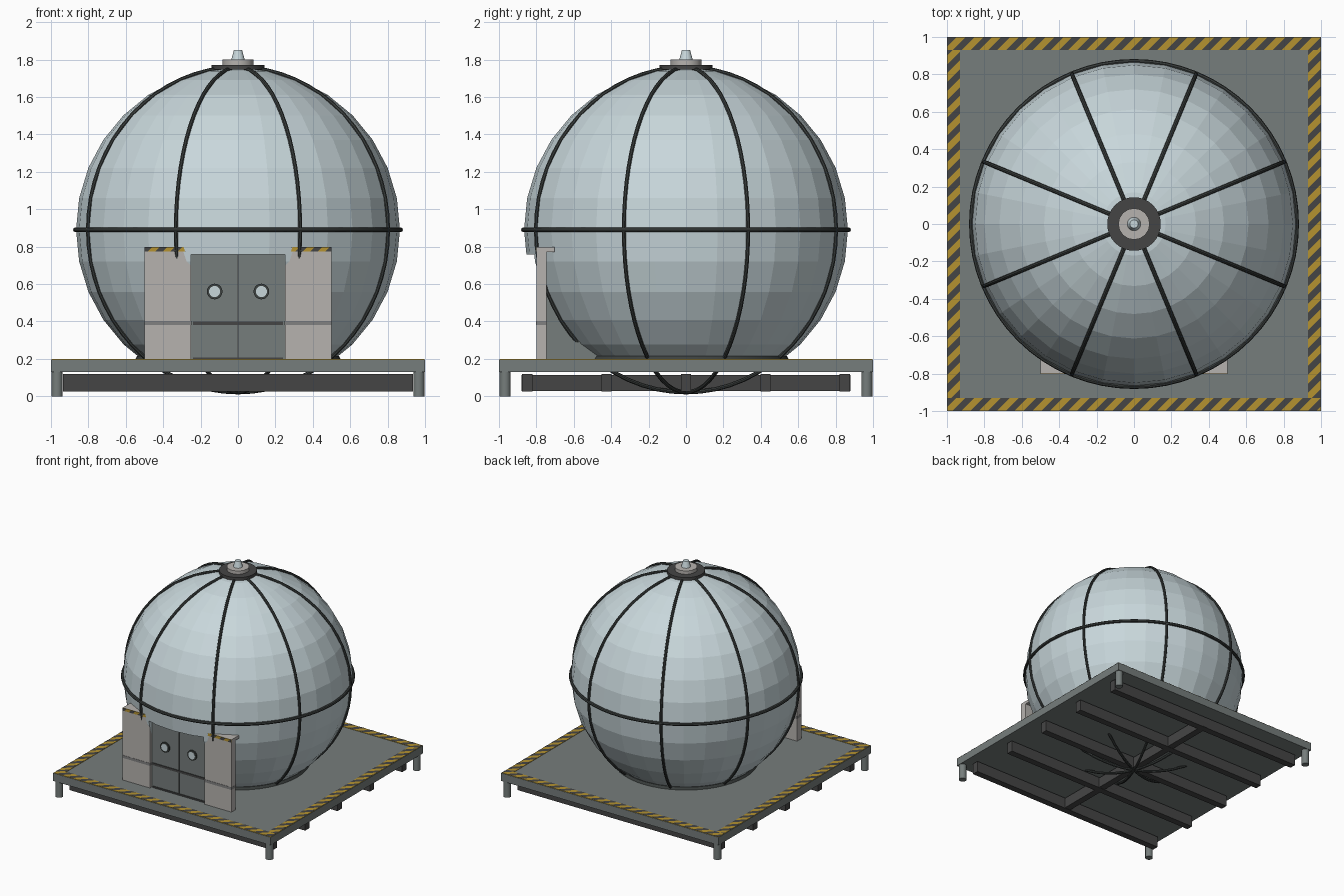
import bpy, bmesh, math

if "Cube" in bpy.data.objects:
    bpy.data.objects.remove(bpy.data.objects["Cube"])


def mat(name, r, g, b):
    m = bpy.data.materials.new(name)
    m.diffuse_color = (r, g, b, 1)
    m.use_nodes = True
    m.node_tree.nodes["Principled BSDF"].inputs["Base Color"].default_value = m.diffuse_color
    return m


SHELL = mat("pale_blue_shell", 0.58, 0.68, 0.71)
DECK = mat("steel_grey", 0.18, 0.205, 0.2)
DARK = mat("dark_grey", 0.06, 0.06, 0.06)
RIB = mat("rib_grey", 0.045, 0.052, 0.05)
LIGHT = mat("light_grey", 0.47, 0.45, 0.43)
YELLOW = mat("hazard_yellow", 0.46, 0.29, 0.03)
BAND = mat("band_grey", 0.22, 0.22, 0.22)


def finish(name, m, smooth=False):
    o = bpy.context.object
    o.name = name
    o.data.materials.append(m)
    if smooth:
        bpy.ops.object.shade_smooth_by_angle()
    return o


def box(name, m, x0, x1, y0, y1, z0, z1):
    bpy.ops.mesh.primitive_cube_add(
        size=1, location=((x0 + x1) / 2, (y0 + y1) / 2, (z0 + z1) / 2))
    o = bpy.context.object
    o.scale = (x1 - x0, y1 - y0, z1 - z0)
    bpy.ops.object.transform_apply(location=False, rotation=False, scale=True)
    return finish(name, m)


def cyl(name, m, r0, r1, z0, z1, x=0, y=0, n=32):
    bpy.ops.mesh.primitive_cone_add(vertices=n, radius1=r0, radius2=r1,
                                    depth=z1 - z0, location=(x, y, (z0 + z1) / 2))
    return finish(name, m, True)


def disc_y(name, m, r, x, y0, y1, z):
    bpy.ops.mesh.primitive_cylinder_add(
        vertices=20, radius=r, depth=y1 - y0,
        location=(x, (y0 + y1) / 2, z), rotation=(math.pi / 2, 0, 0))
    return finish(name, m, True)


def torus(name, m, major, minor, z, rot=(0, 0, 0)):
    bpy.ops.mesh.primitive_torus_add(
        major_radius=major, minor_radius=minor, major_segments=64,
        minor_segments=8, location=(0, 0, z), rotation=rot)
    return finish(name, m, True)


def stripes(name, u0, u1, v0, v1, pitch, place):
    """Slanted dark stripes clipped to a rectangle; place maps (u, v) to 3D."""
    bm = bmesh.new()
    h = v1 - v0
    for i in range(int((u1 - u0 + h) / pitch) + 2):
        a = u0 - h + i * pitch
        b = a + pitch / 2
        f = bm.faces.new([bm.verts.new(p) for p in
                          ((a, v0, 0), (b, v0, 0), (b + h, v1, 0), (a + h, v1, 0))])
    for u, n in ((u0, -1), (u1, 1)):
        bmesh.ops.bisect_plane(bm, geom=bm.verts[:] + bm.edges[:] + bm.faces[:],
                               plane_co=(u, 0, 0), plane_no=(n, 0, 0), clear_outer=True)
    for v in bm.verts:
        v.co = place(v.co.x, v.co.y)
    me = bpy.data.meshes.new(name)
    bm.to_mesh(me)
    bm.free()
    me.materials.append(DARK)
    bpy.context.collection.objects.link(bpy.data.objects.new(name, me))


# Platform, legs and under-frame
box("deck", DECK, -1, 1, -1, 1, 0.13, 0.195)
for sx in (-1, 1):
    for sy in (-1, 1):
        cyl("leg", DECK, 0.03, 0.03, 0, 0.135, 0.967 * sx, 0.967 * sy, 16)
for y in (-0.85, -0.425, 0, 0.425, 0.85):
    box("cross_beam", DARK, -0.935, 0.935, y - 0.028, y + 0.028, 0.025, 0.118)
box("long_beam", DARK, -0.028, 0.028, -0.88, 0.88, 0.027, 0.114)

# Hazard border on the deck
W = 0.93
for s in (-1, 1):
    lo, hi = sorted((s * W, s * 0.997))
    box("border_x", YELLOW, -0.997, 0.997, lo, hi, 0.194, 0.198)
    box("border_y", YELLOW, lo, hi, -W, W, 0.194, 0.198)
    stripes("border_x_stripes", -0.997, 0.997, lo, hi, 0.095,
            lambda u, v: (u, v, 0.1995))
    stripes("border_y_stripes", -W, W, lo, hi, 0.095,
            lambda u, v: (v, u, 0.1995))

# Faceted spherical shell, cut flat at the deck and notched for the doorway
CZ = 0.89
bpy.ops.mesh.primitive_uv_sphere_add(segments=32, ring_count=16, radius=0.866,
                                     location=(0, 0, CZ))
shell = finish("shell", SHELL)
bm = bmesh.new()
bm.from_mesh(shell.data)
cut = bmesh.ops.bisect_plane(bm, geom=bm.verts[:] + bm.edges[:] + bm.faces[:],
                             plane_co=(0, 0, 0.196 - CZ), plane_no=(0, 0, -1),
                             clear_outer=True)
bmesh.ops.holes_fill(bm, edges=[e for e in bm.edges if e.is_boundary])
bmesh.ops.recalc_face_normals(bm, faces=bm.faces)
bm.to_mesh(shell.data)
bm.free()
cutter = box("doorway_cutter", SHELL, -0.25, 0.25, -1, -0.6, 0, 0.757)
cutter.hide_render = True
bpy.context.view_layer.objects.active = shell
mod = shell.modifiers.new("doorway", 'BOOLEAN')
mod.operation = 'DIFFERENCE'
mod.solver = 'EXACT'
mod.object = cutter
bpy.ops.object.modifier_apply(modifier=mod.name)
bpy.data.objects.remove(cutter)

# Ribs, equator ring and base flange
for k in range(4):
    torus("rib", RIB, 0.869, 0.011, CZ,
          (math.pi / 2, 0, math.radians(22.5 + 45 * k)))
torus("equator_ring", RIB, 0.869, 0.013, CZ)
cyl("base_flange", RIB, 0.55, 0.54, 0.195, 0.215, n=48)

# Top cap and beacon
cyl("cap_plate", DARK, 0.143, 0.143, 1.747, 1.772)
cyl("cap_collar", LIGHT, 0.084, 0.084, 1.77, 1.8, n=16)
cyl("beacon", SHELL, 0.036, 0.022, 1.8, 1.85, n=16)

# Entrance: vestibule with double doors
DY = -0.775
box("vestibule", DECK, -0.25, 0.25, DY, -0.4, 0.195, 0.757)
box("door_seam", DARK, -0.003, 0.003, DY - 0.002, DY, 0.2, 0.755)
box("door_band", DARK, -0.24, 0.24, DY - 0.006, DY, 0.382, 0.4)
box("door_sill", DARK, -0.24, 0.24, DY - 0.006, DY, 0.195, 0.207)
for s in (-1, 1):
    disc_y("porthole_rim", RIB, 0.042, s * 0.125, DY - 0.01, DY, 0.56)
    disc_y("porthole_glass", SHELL, 0.03, s * 0.125, DY - 0.013, DY, 0.56)

# Entrance pillars with capped tops and hazard fronts
for s in (-1, 1):
    x0, x1 = sorted((s * 0.25, s * 0.5))
    box("pillar", LIGHT, x0, x1, -0.8, -0.745, 0.195, 0.78)
    box("pillar_cap", LIGHT, x0, x1, -0.8, -0.703, 0.772, 0.797)
    box("pillar_band", BAND, x0 - 0.001, x1 + 0.001, -0.802, -0.743, 0.38, 0.402)
    box("cap_hazard", YELLOW, x0, x1, -0.803, -0.8, 0.774, 0.797)
    stripes("cap_stripes", x0, x1, 0.774, 0.797, 0.08,
            lambda u, v: (u, -0.8045, v))
